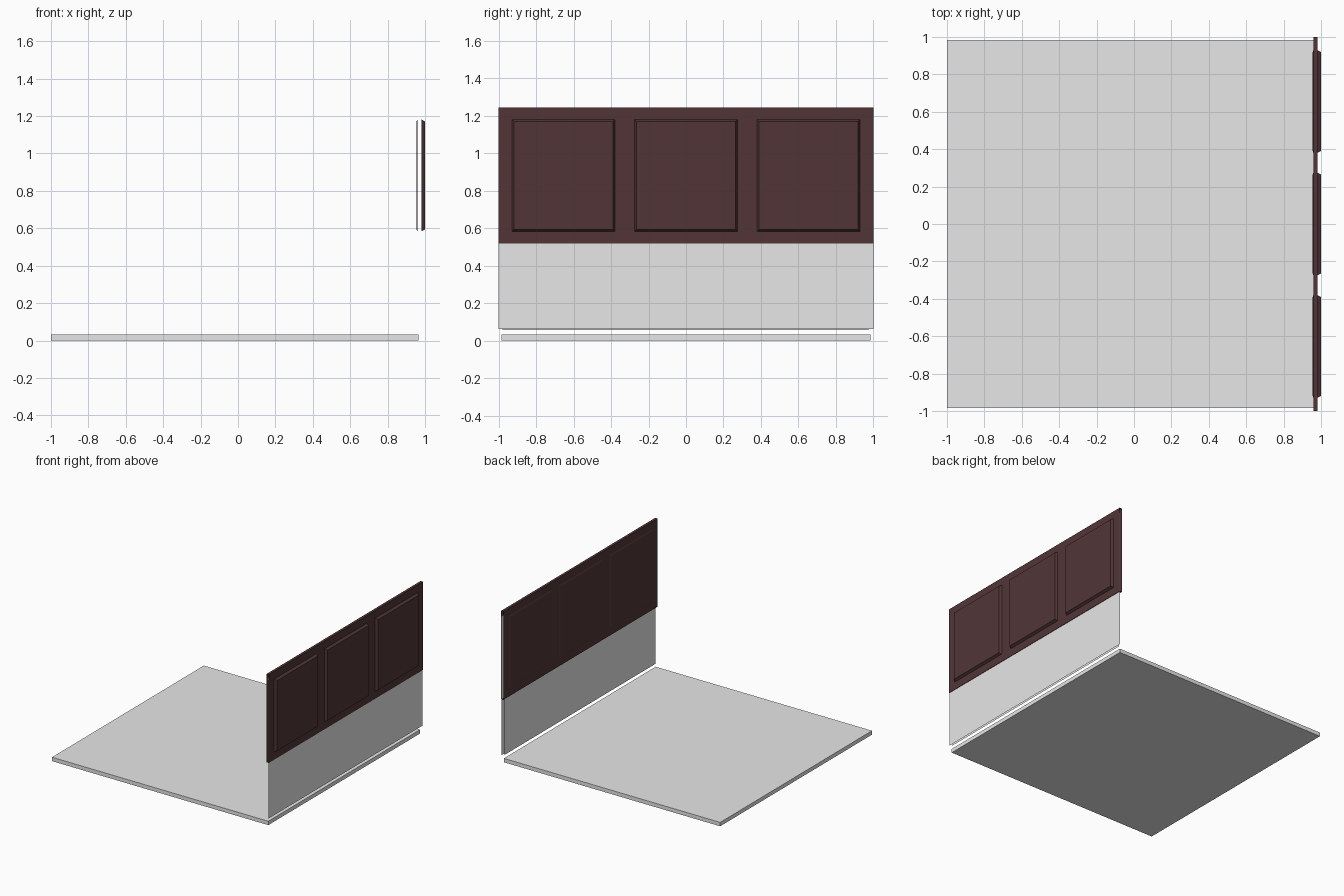
import bpy
import bmesh

cube = bpy.data.objects.get("Cube")
if cube:
    bpy.data.objects.remove(cube, do_unlink=True)


def material(name, rgb):
    mat = bpy.data.materials.new(name)
    mat.use_nodes = True
    mat.diffuse_color = (*rgb, 1)
    mat.node_tree.nodes["Principled BSDF"].inputs["Base Color"].default_value = (*rgb, 1)
    return mat


GREY = material("light grey", (0.8, 0.8, 0.8))
BROWN = material("dark brown wood", (0.084, 0.036, 0.038))


def build(name, bm, mat):
    mesh = bpy.data.meshes.new(name)
    bm.to_mesh(mesh)
    bm.free()
    mesh.materials.append(mat)
    obj = bpy.data.objects.new(name, mesh)
    bpy.context.collection.objects.link(obj)
    return obj


def box(x, y, z):
    bm = bmesh.new()
    bmesh.ops.create_cube(bm, size=1)
    for v in bm.verts:
        for axis, (low, high) in enumerate((x, y, z)):
            v.co[axis] = high if v.co[axis] > 0 else low
    return bm


def rect(bm, x, y, z):
    return [bm.verts.new((x, a, b)) for a, b in
            ((y[0], z[0]), (y[1], z[0]), (y[1], z[1]), (y[0], z[1]))]


def sheet(name, x, y, z, outward):
    bm = bmesh.new()
    corners = rect(bm, x, y, z)
    bm.faces.new(corners if outward else corners[::-1])
    build(name, bm, GREY)


def raised_panel(name, x_base, x_top, y, z, slope):
    # Flat field with four sloping sides, open at the back
    bm = bmesh.new()
    base = rect(bm, x_base, y, z)
    top = rect(bm, x_top, (y[0] + slope, y[1] - slope), (z[0] + slope, z[1] - slope))
    bm.faces.new(top)
    for i in range(4):
        j = (i + 1) % 4
        bm.faces.new((base[i], base[j], top[j], top[i]))
    if x_top < x_base:
        bmesh.ops.reverse_faces(bm, faces=bm.faces[:])
    build(name, bm, BROWN)


# Floor slab
build("floor", box((-1, 0.965), (-0.985, 0.985), (0, 0.032)), GREY)

# Thin wall skins
sheet("outer_wall_skin", 0.976, (-1, 1), (0.062, 1.2), True)
sheet("inner_wall_skin", 0.965, (-0.98, 0.975), (0.057, 1.2), False)

# Upper wood board, open at both ends
board = box((0.959, 0.98), (-1, 1), (0.52, 1.245))
ends = [f for f in board.faces if abs(f.normal.y) > 0.5]
bmesh.ops.delete(board, geom=ends, context="FACES_ONLY")
build("wood_board", board, BROWN)

# Three raised panels on each side of the board
for label, centre in (("front", -0.655), ("middle", 0), ("back", 0.655)):
    span = (centre - 0.275, centre + 0.275)
    raised_panel(label + "_outer_panel", 0.98, 1.0, span, (0.583, 1.182), 0.011)
    raised_panel(label + "_inner_panel", 0.959, 0.955, span, (0.583, 1.182), 0.011)
